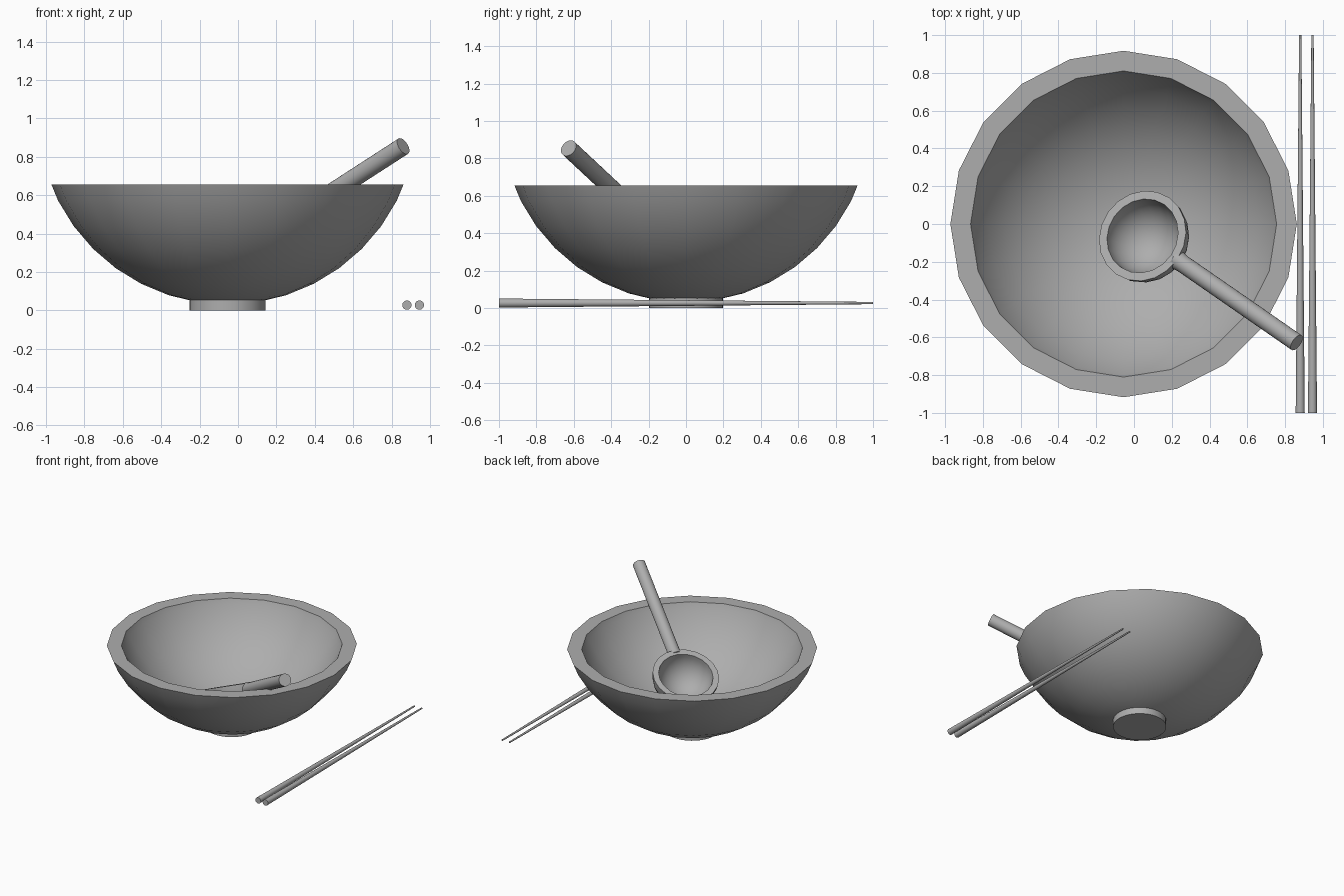
import bpy
import bmesh
from math import sin, cos, pi, radians
from mathutils import Matrix, Vector

default_cube = bpy.data.objects.get("Cube")
if default_cube:
    bpy.data.objects.remove(default_cube, do_unlink=True)

grey = bpy.data.materials.new("plain_grey")
grey.use_nodes = True
colour = (0.42, 0.42, 0.42, 1)
grey.diffuse_color = colour
grey.node_tree.nodes["Principled BSDF"].inputs["Base Color"].default_value = colour


def lathe(name, profile, matrix, sides=20):
    """Turn a (radius, height) profile around local z."""
    bm = bmesh.new()
    rings = []
    for r, z in profile:
        rings.append([bm.verts.new((r * cos(2 * pi * i / sides), r * sin(2 * pi * i / sides), z))
                      for i in range(sides)])
    for low, high in zip(rings, rings[1:]):
        for i in range(sides):
            j = (i + 1) % sides
            bm.faces.new((low[i], low[j], high[j], high[i]))
    # flat end caps where the profile does not reach the axis
    for ring, (r, z) in ((rings[0], profile[0]), (rings[-1], profile[-1])):
        if r > 0:
            bm.faces.new(ring)
    bmesh.ops.remove_doubles(bm, verts=bm.verts, dist=1e-5)
    bmesh.ops.recalc_face_normals(bm, faces=bm.faces)
    mesh = bpy.data.meshes.new(name)
    bm.to_mesh(mesh)
    bm.free()
    mesh.materials.append(grey)
    obj = bpy.data.objects.new(name, mesh)
    bpy.context.collection.objects.link(obj)
    obj.matrix_world = matrix
    bpy.ops.object.select_all(action="DESELECT")
    obj.select_set(True)
    bpy.context.view_layer.objects.active = obj
    bpy.ops.object.shade_smooth_by_angle(angle=radians(30))
    return obj


def arc(radius, top, steps=10):
    """Sphere profile from the south pole, cut level at height top."""
    points = [(0, -radius)]
    for k in range(1, steps + 1):
        a = pi / 2 * k / steps
        r, z = radius * sin(a), -radius * cos(a)
        if z >= top - 1e-6:
            r0, z0 = points[-1]
            points.append((r0 + (r - r0) * (top - z0) / (z - z0), top))
            break
        points.append((r, z))
    return points


def shell(outer, inner, top):
    return arc(outer, top) + arc(inner, top)[::-1]


# Large bowl and its foot
bowl_x = -0.055
lathe("bowl", shell(0.99, 0.891, -0.365), Matrix.Translation((bowl_x, 0, 1.02)))
lathe("bowl_foot", [(0.198, 0), (0.198, 0.055)], Matrix.Translation((bowl_x, 0, 0)), 32)

# Ladle cup, tilted so its rim runs up along the handle
cup_centre = Vector((0.045, -0.063, 0.387))
handle_end = Vector((0.861, -0.628, 0.855))
out = Vector((handle_end.x - cup_centre.x, handle_end.y - cup_centre.y, 0)).normalized()
tilt = radians(26)
along = out * cos(tilt) + Vector((0, 0, sin(tilt)))
normal = Vector((0, 0, cos(tilt))) - out * sin(tilt)
side = normal.cross(along)
cup_matrix = Matrix((along, side, normal)).transposed().to_4x4()
cup_matrix.translation = cup_centre
lathe("ladle_cup", shell(0.247, 0.202, 0), cup_matrix)

# Ladle handle, flaring slightly where it joins the cup wall
start = cup_centre + along * 0.224 - normal * 0.045
axis = handle_end - start
handle_matrix = Matrix.Translation(start) @ axis.to_track_quat("Z", "Y").to_matrix().to_4x4()
lathe("ladle_handle", [(0.053, 0), (0.047, 0.04), (0.047, axis.length)], handle_matrix, 24)

# Pair of tapered chopsticks
for name, x in (("chopstick_inner", 0.88), ("chopstick_outer", 0.945)):
    lay_down = Matrix.Translation((x, 0, 0.027)) @ Matrix.Rotation(-pi / 2, 4, "X")
    lathe(name, [(0.024, -1), (0.006, 1)], lay_down, 24)
